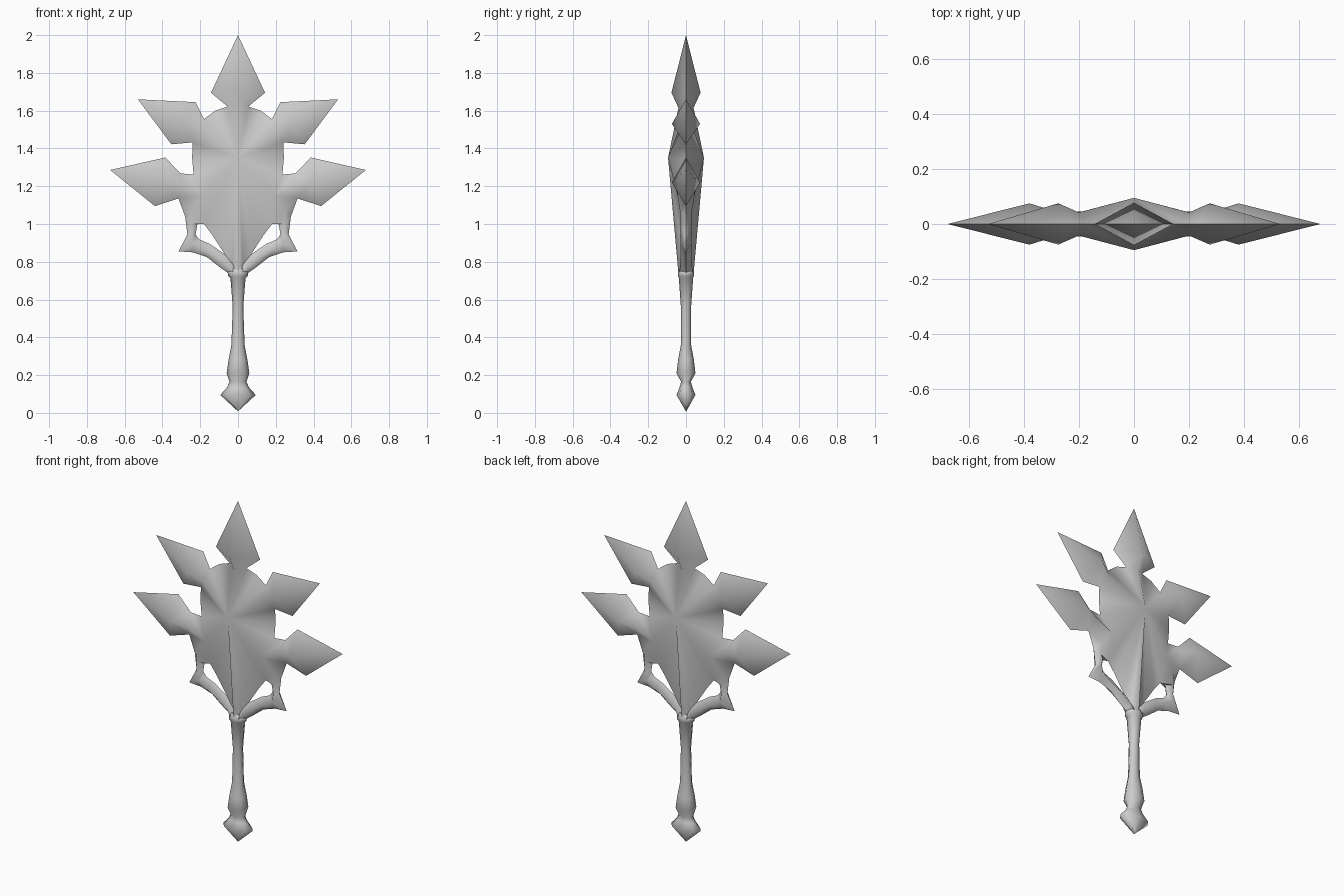
import bpy, bmesh, math

cube = bpy.data.objects.get("Cube")
if cube:
    bpy.data.objects.remove(cube, do_unlink=True)

stone = bpy.data.materials.new("pale grey stone")
stone.use_nodes = True
stone.diffuse_color = (0.6, 0.6, 0.6, 1)
stone.node_tree.nodes["Principled BSDF"].inputs["Base Color"].default_value = (0.6, 0.6, 0.6, 1)


def finish(name, bm):
    mesh = bpy.data.meshes.new(name)
    bm.to_mesh(mesh)
    bm.free()
    mesh.materials.append(stone)
    obj = bpy.data.objects.new(name, mesh)
    bpy.context.collection.objects.link(obj)
    return obj


# Points are (x, z, thickness); the rim has no thickness
def rim(*pts):
    return [(x, z, 0) for x, z in pts]


head = bmesh.new()


def face(*pts):
    f = head.faces.new([head.verts.new((x, -t, z)) for x, z, t in pts])
    f.normal_update()
    if f.normal.y > 0:
        f.normal_flip()
    f.smooth = True


def fan(centre, ring, closed=False):
    for a, b in zip(ring, ring[1:] + (ring[:1] if closed else [])):
        face(centre, a, b)


# Shared points where blades and arms grow out of the body
top_neck, upper_neck = (0, 1.615, 0.04), (0.2, 1.49, 0.042)
wing, lower_neck = (0.19, 1.15, 0.045), (0.3, 1.2, 0.05)
arm_root, body_tip = (0.25, 1.07, 0.032), (0, 0.735, 0.04)
top_rim, = rim((0.055, 1.622))
up_a, up_b = rim((0.18, 1.555), (0.24, 1.432))
low_a, low_b = rim((0.305, 1.268), (0.315, 1.135))
notch, hole_top, hole_low = rim((0.235, 1.262), (0.18, 1.0), (0.07, 0.84))

# Shield body
fan((0, 1.35, 0.095),
    [top_neck, top_rim] + rim((0.12, 1.6)) + [up_a, upper_neck, up_b]
    + rim((0.243, 1.35)) + [notch, wing, hole_top] + rim((0.135, 0.94))
    + [hole_low] + rim((0.03, 0.735)) + [body_tip])
fan(wing, [notch, low_a, lower_neck, low_b, arm_root, hole_top])

# Top, upper and lower blades
fan((0, 1.695, 0.077), rim((0, 2), (0.143, 1.695)) + [top_rim, top_neck])
fan((0.275, 1.53, 0.075),
    [up_a] + rim((0.225, 1.645), (0.53, 1.66), (0.353, 1.422)) + [up_b, upper_neck], True)
fan((0.38, 1.22, 0.075),
    [low_a] + rim((0.385, 1.352), (0.677, 1.286), (0.44, 1.095)) + [low_b, lower_neck], True)

# Curved arms: inner rim, ridge, outer rim
arm = [
    (hole_top, arm_root, low_b),
    (*rim((0.215, 1.0)), (0.25, 1.0, 0.03), *rim((0.28, 1.04))),
    (*rim((0.225, 0.945)), (0.247, 0.945, 0.028), *rim((0.268, 0.945))),
    (*rim((0.205, 0.918)), (0.24, 0.895, 0.03), *rim((0.315, 0.855))),
    (*rim((0.15, 0.895)), (0.185, 0.863, 0.028), *rim((0.24, 0.85))),
    (hole_low, (0.115, 0.825, 0.03), *rim((0.165, 0.825))),
    (*rim((0.02, 0.79)), (0.05, 0.78, 0.032), *rim((0.095, 0.77))),
    (*rim((0, 0.74)), (0.02, 0.735, 0.035), *rim((0.045, 0.735))),
]
for a, b in zip(arm, arm[1:]):
    for i in (0, 1):
        face(a[i], a[i + 1], b[i + 1])
        face(a[i], b[i + 1], b[i])

bmesh.ops.remove_doubles(head, verts=head.verts, dist=0.0005)
for e in head.edges:
    e.smooth = any(abs(v.co.y) > 0.001 for v in e.verts)
head_obj = finish("bladed_head", head)
mirror = head_obj.modifiers.new("Mirror", "MIRROR")
mirror.use_axis = (True, True, False)
mirror.merge_threshold = 0.0005

# Handle with pommel and collar: height, half width, half depth
profile = [
    (0.01, 0.002, 0.002), (0.095, 0.094, 0.05), (0.135, 0.058, 0.034),
    (0.165, 0.045, 0.026), (0.21, 0.06, 0.05), (0.28, 0.05, 0.042),
    (0.36, 0.035, 0.027), (0.56, 0.028, 0.027), (0.715, 0.04, 0.038),
    (0.725, 0.052, 0.042), (0.745, 0.055, 0.042), (0.765, 0.035, 0.034),
]
handle = bmesh.new()
sides = 8
rings = [[handle.verts.new((w * math.cos(k * math.tau / sides),
                            d * math.sin(k * math.tau / sides), z))
          for k in range(sides)] for z, w, d in profile]
for a, b in zip(rings, rings[1:]):
    for k in range(sides):
        n = (k + 1) % sides
        handle.faces.new((a[k], a[n], b[n], b[k])).smooth = True
handle.faces.new(rings[0][::-1])
handle.faces.new(rings[-1])
finish("handle", handle)
